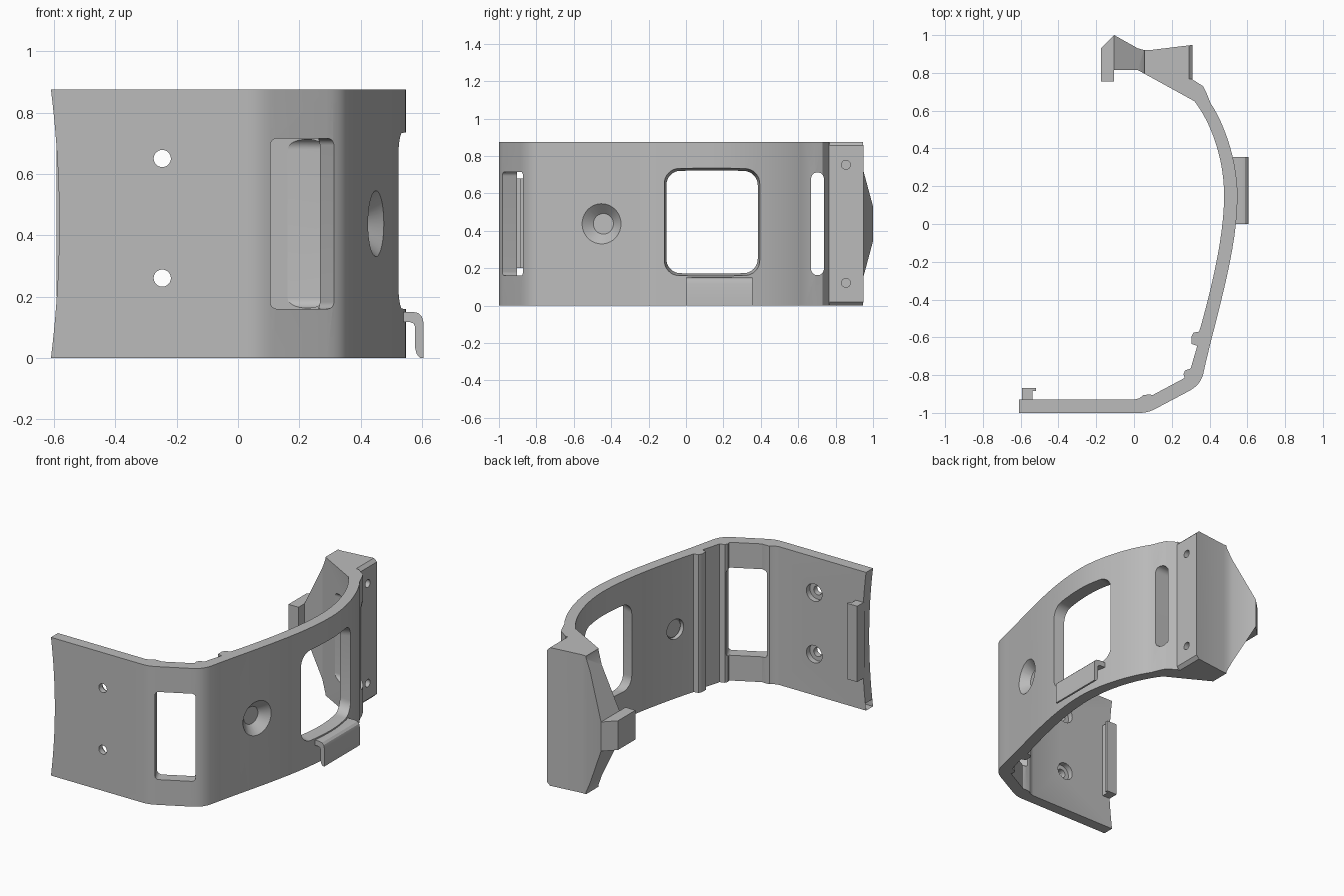
import bpy, bmesh, math
from mathutils import Vector
from mathutils.geometry import interpolate_bezier

if "Cube" in bpy.data.objects:
    bpy.data.objects.remove(bpy.data.objects["Cube"])

H = 0.875          # band height
MID = H / 2

grey = bpy.data.materials.new("plain_grey")
grey.use_nodes = True
colour = (0.5, 0.5, 0.5, 1)
grey.diffuse_color = colour
grey.node_tree.nodes["Principled BSDF"].inputs["Base Color"].default_value = colour


def prism(name, pts, axis, a, b, grow=1.0, loc=(0, 0, 0), turn=0.0):
    """Extrude a 2D outline along an axis from a to b; grow scales the far end."""
    place = {"X": lambda u, v, w: (w, u, v),
             "Y": lambda u, v, w: (u, w, v),
             "Z": lambda u, v, w: (u, v, w)}[axis]
    cu = sum(p[0] for p in pts) / len(pts)
    cv = sum(p[1] for p in pts) / len(pts)
    bm = bmesh.new()
    near = [bm.verts.new(place(u, v, a)) for u, v in pts]
    far = [bm.verts.new(place(cu + (u - cu) * grow, cv + (v - cv) * grow, b)) for u, v in pts]
    bm.faces.new(near)
    bm.faces.new(far[::-1])
    n = len(pts)
    for i in range(n):
        j = (i + 1) % n
        bm.faces.new((near[i], near[j], far[j], far[i]))
    bmesh.ops.recalc_face_normals(bm, faces=bm.faces)
    mesh = bpy.data.meshes.new(name)
    bm.to_mesh(mesh)
    bm.free()
    mesh.materials.append(grey)
    ob = bpy.data.objects.new(name, mesh)
    ob.location = loc
    ob.rotation_euler.z = turn
    bpy.context.collection.objects.link(ob)
    return ob


def circle(u, v, r, n=40):
    return [(u + r * math.cos(2 * math.pi * i / n), v + r * math.sin(2 * math.pi * i / n))
            for i in range(n)]


def rounded(u, v, w, h, r, n=8):
    pts = []
    for k, (su, sv) in enumerate([(1, 1), (-1, 1), (-1, -1), (1, -1)]):
        for i in range(n + 1):
            t = math.pi / 2 * (k + i / n)
            pts.append((u + su * (w / 2 - r) + r * math.cos(t),
                        v + sv * (h / 2 - r) + r * math.sin(t)))
    return pts


def bezier(*pts, n=14):
    return [tuple(p)[:2] for p in interpolate_bezier(*[Vector((x, y, 0)) for x, y in pts], n)]


def cut(target, cutter):
    cutter.hide_render = True
    bpy.context.view_layer.update()
    mod = target.modifiers.new("cut", "BOOLEAN")
    mod.operation = "DIFFERENCE"
    mod.solver = "EXACT"
    mod.object = cutter
    bpy.ops.object.select_all(action="DESELECT")
    bpy.context.view_layer.objects.active = target
    target.select_set(True)
    bpy.ops.object.modifier_apply(modifier=mod.name)
    bpy.data.objects.remove(cutter)


# Band outline: outside of the shell, rear flange and arm, then back along the inside
outer = [(-.61, -1)]
outer += bezier((.03, -1), (.07, -1), (.09, -.99), (.12, -.975), n=6)
outer += bezier((.29, -.885), (.335, -.86), (.35, -.84), (.365, -.8), n=7)
outer += bezier((.365, -.8), (.43, -.5), (.548, -.15), (.548, .15))[1:]
outer += bezier((.548, .15), (.548, .33), (.48, .53), (.405, .64))[1:]
flange = [(.385, .69), (.365, .73), (.31, .765), (.31, .948), (.08, .92), (.05, .922),
          (.02, .93), (-.105, 1), (-.175, .93), (-.175, .755), (-.105, .755),
          (-.105, .815), (.02, .815), (.32, .65)]
inner = bezier((.345, .615), (.42, .5), (.477, .33), (.477, .15))
inner += bezier((.477, .15), (.477, -.05), (.42, -.3), (.357, -.53))[1:]
ridges = [(.345, -.57), (.315, -.575), (.305, -.595), (.305, -.635), (.335, -.645),
          (.3, -.765), (.27, -.775), (.262, -.795), (.268, -.815), (.1, -.905),
          (.08, -.903), (.05, -.905), (.03, -.922), (0, -.93), (-.61, -.93)]
band = prism("curved_band", outer + flange + inner + ridges, "Z", 0, H)

# Concave end edge
arc = [(-.583 - .027 * (2 * z / H - 1) ** 2, z) for z in [H * (i / 24 * 1.2 - .1) for i in range(25)]]
cut(band, prism("end_cutter", arc + [(-.8, 1), (-.8, -.1)], "Y", -1.1, -.8))

# Front window, square to the slanted wall
cut(band, prism("front_window_cutter", rounded(0, 0, .235, .555, .022), "Y", -.1, .14,
                loc=(.21, -.928, MID), turn=math.radians(27.5)))

# Side window with a chamfered rim
cut(band, prism("side_window_cutter", rounded(.14, .447, .46, .51, .07), "X", .36, .56, grow=1.14))

# Slot next to the rear flange
cut(band, prism("rear_slot_cutter", rounded(.703, MID, .068, .55, .033), "X", .05, .6))

# Countersunk side hole
for part, r, a, b, grow in [("bore", .063, -.2, .1, 1), ("sink", .055, -.06, .05, 3.0)]:
    cut(band, prism("side_hole_" + part, circle(0, 0, r), "X", a, b, grow,
                    loc=(.457, -.455, MID), turn=math.radians(-13)))

# Counterbored front holes and flange screw holes
for z in (.26, .65):
    cut(band, prism("front_hole_cutter", circle(-.247, z, .028), "Y", -1.1, -.8))
    cut(band, prism("counterbore_cutter", circle(-.247, z, .055), "Y", -.965, -.8))
for z in (.122, .753):
    cut(band, prism("flange_hole_cutter", circle(.855, z, .024, 24), "X", .2, .4))

# Tapered rear arm and chamfered flange ends, mirrored top to bottom
taper = [(.055, 1), (.055, .862), (-.105, .53), (-.3, .53), (-.3, 1)]
chamfer = [(.285, .88), (.32, .845), (.32, .9)]
for flip in (False, True):
    for name, pts, y in (("taper_cutter", taper, .5), ("chamfer_cutter", chamfer, .768)):
        if flip:
            pts = [(x, H - z) for x, z in pts]
        cut(band, prism(name, pts, "Y", y, 1.2))

# Small hook on the inside of the front plate
hook = prism("inner_hook", [(-.592, -.94), (-.592, -.867), (-.52, -.867), (-.52, -.885),
                            (-.538, -.885), (-.538, -.94)], "Z", .2, .68)

# Hanging clip on the outside below the side window
clip = prism("outer_clip", [(.5, .15), (.57, .15), (.588, .146), (.6, .134), (.605, .115),
                            (.605, 0), (.593, 0), (.583, .012), (.578, .03), (.578, .1),
                            (.573, .112), (.56, .117), (.5, .117)], "Y", 0, .355)

# Smooth the curved walls and keep the edges sharp
bpy.ops.object.select_all(action="DESELECT")
for ob in (band, hook, clip):
    ob.select_set(True)
bpy.context.view_layer.objects.active = band
bpy.ops.object.shade_smooth_by_angle(angle=math.radians(28))
